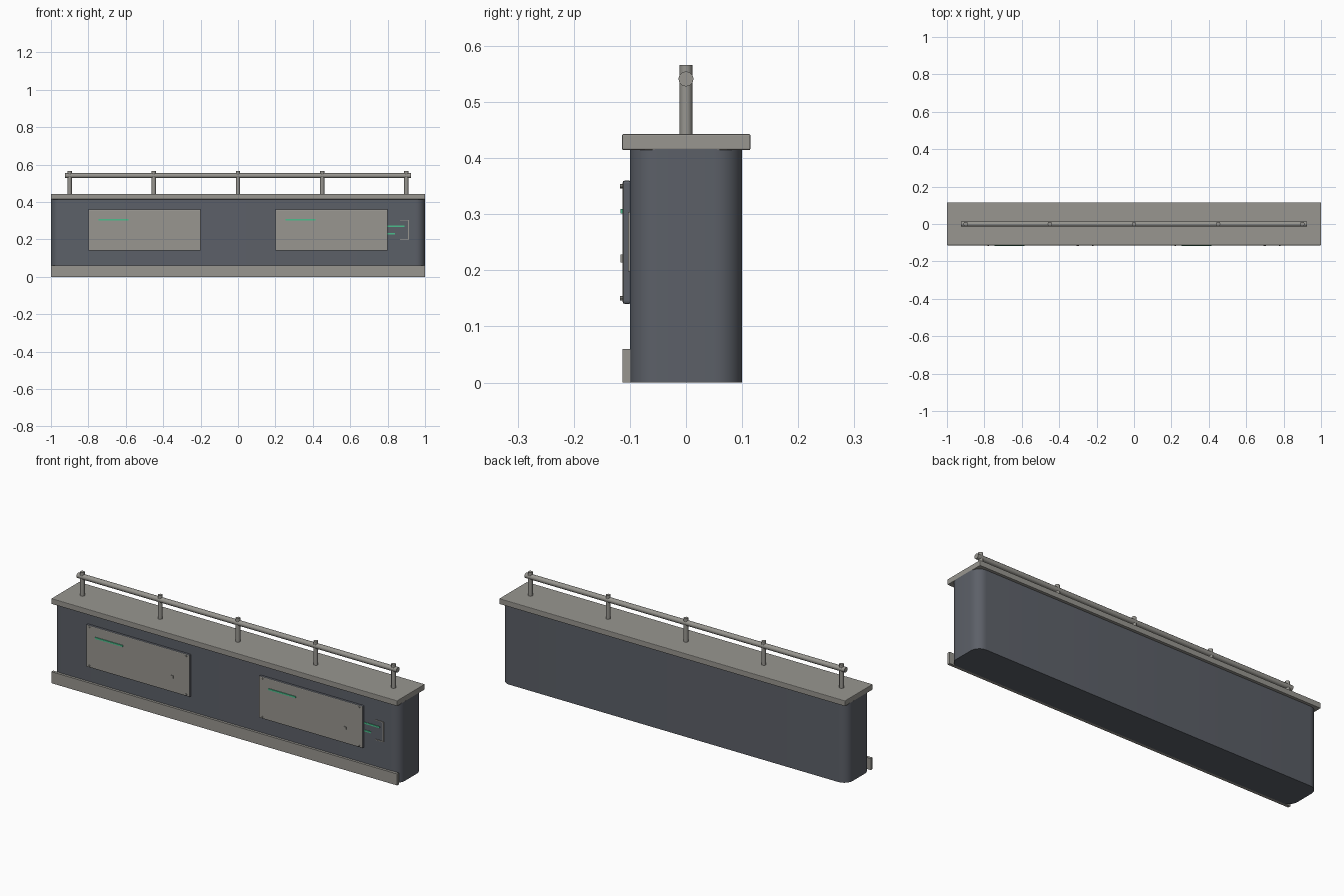
import bpy, bmesh, math

if "Cube" in bpy.data.objects:
    bpy.data.objects.remove(bpy.data.objects["Cube"])


def mat(name, col):
    m = bpy.data.materials.new(name)
    m.diffuse_color = (*col, 1)
    m.use_nodes = True
    m.node_tree.nodes["Principled BSDF"].inputs["Base Color"].default_value = m.diffuse_color
    return m


DARK = mat("slate", (0.107, 0.117, 0.138))
GREY = mat("warm grey", (0.314, 0.305, 0.279))
GREEN = mat("signal green", (0.07, 0.515, 0.262))


def box(name, x, y, z, m, bevel=0.0, segs=2):
    """Box from (min, max) ranges, optionally bevelled."""
    bpy.ops.mesh.primitive_cube_add(size=1, location=[sum(r) / 2 for r in (x, y, z)])
    o = bpy.context.object
    o.name = name
    o.scale = [r[1] - r[0] for r in (x, y, z)]
    bpy.ops.object.transform_apply(location=False, rotation=False, scale=True)
    o.data.materials.append(m)
    if bevel:
        b = o.modifiers.new("bevel", 'BEVEL')
        b.width, b.segments = bevel, segs
    return o


def rod(name, loc, r, length, m, rot=(0, 0, 0), sides=12):
    bpy.ops.mesh.primitive_cylinder_add(vertices=sides, radius=r, depth=length,
                                        location=loc, rotation=rot)
    o = bpy.context.object
    o.name = name
    o.data.materials.append(m)
    bpy.ops.object.shade_smooth_by_angle(angle=math.radians(40))
    return o


# main body with rounded vertical corners
body = box("body", (-1, 1), (-0.1, 0.1), (0, 0.416), DARK)
bm = bmesh.new()
bm.from_mesh(body.data)
upright = [e for e in bm.edges if abs(e.verts[0].co.z - e.verts[1].co.z) > 0.1]
bmesh.ops.bevel(bm, geom=upright, offset=0.05, segments=8, profile=0.5, affect='EDGES')
bm.to_mesh(body.data)
bm.free()
bpy.context.view_layer.objects.active = body
bpy.ops.object.shade_smooth_by_angle(angle=math.radians(40))

# top slab and front kick strip
box("top_slab", (-1, 1), (-0.114, 0.115), (0.414, 0.443), GREY, 0.003)
box("kick_strip", (-1, 1), (-0.113, -0.098), (0, 0.06), GREY)

# rail on posts
rod("rail", (0, 0, 0.541), 0.0135, 1.85, GREY, (0, math.pi / 2, 0))
for i in range(5):
    rod("rail_post", (-0.9 + 0.45 * i, 0, 0.503), 0.0115, 0.126, GREY)

# front panels: dark edges, light face
for cx in (-0.5, 0.5):
    p = box("front_panel", (cx - 0.3, cx + 0.3), (-0.113, -0.098), (0.14, 0.36), DARK)
    p.data.materials.append(GREY)
    bm = bmesh.new()
    bm.from_mesh(p.data)
    bmesh.ops.bevel(bm, geom=bm.edges[:], offset=0.004, segments=2, profile=0.5,
                    affect='EDGES')
    bm.normal_update()
    for f in bm.faces:
        f.material_index = 1 if f.normal.y < -0.9 else 0
    bm.to_mesh(p.data)
    bm.free()
    # corner bolts, status strip, latch
    for sx in (-1, 1):
        for z in (0.15, 0.35):
            rod("panel_bolt", (cx + sx * 0.28, -0.1145, z), 0.004, 0.007, GREY,
                (math.pi / 2, 0, 0), 8)
    box("status_strip", (cx - 0.245, cx - 0.085), (-0.117, -0.112), (0.301, 0.309), GREEN)
    box("panel_latch", (cx + 0.193, cx + 0.207), (-0.117, -0.112), (0.214, 0.228), GREY)

# indicator at the right end: bracket and two bars
Y = (-0.103, -0.099)
box("bracket_side", (0.909, 0.913), Y, (0.198, 0.304), GREY)
for z in (0.2, 0.302):
    box("bracket_arm", (0.865, 0.913), Y, (z - 0.002, z + 0.002), GREY)
box("indicator_long", (0.78, 0.89), Y, (0.266, 0.274), GREEN)
box("indicator_short", (0.78, 0.84), Y, (0.226, 0.234), GREEN)
